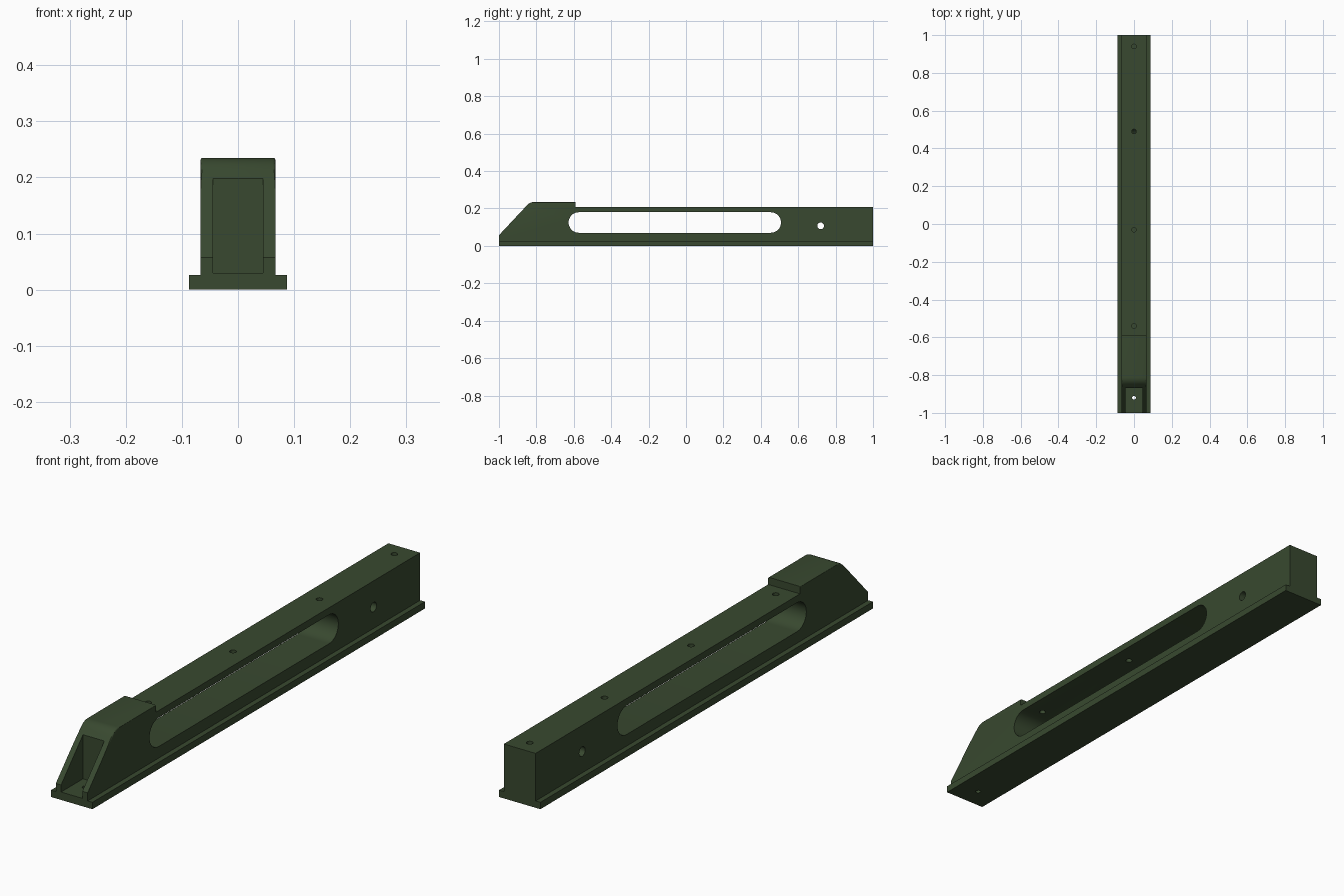
import bpy, bmesh, math
from mathutils import Matrix

if "Cube" in bpy.data.objects:
    bpy.data.objects.remove(bpy.data.objects["Cube"])

green = bpy.data.materials.new("dark_olive_green")
green.diffuse_color = (0.040, 0.066, 0.029, 1)
green.use_nodes = True
green.node_tree.nodes["Principled BSDF"].inputs["Base Color"].default_value = green.diffuse_color


def make_object(name, bm):
    bmesh.ops.recalc_face_normals(bm, faces=bm.faces)
    mesh = bpy.data.meshes.new(name)
    bm.to_mesh(mesh)
    bm.free()
    mesh.materials.append(green)
    obj = bpy.data.objects.new(name, mesh)
    bpy.context.collection.objects.link(obj)
    return obj


def side_profile(points, half_width):
    """Extrude a (y, z) outline across x."""
    bm = bmesh.new()
    face = bm.faces.new([bm.verts.new((-half_width, y, z)) for y, z in points])
    ext = bmesh.ops.extrude_face_region(bm, geom=[face])["geom"]
    verts = [v for v in ext if isinstance(v, bmesh.types.BMVert)]
    bmesh.ops.translate(bm, verts=verts, vec=(2 * half_width, 0, 0))
    return bm


def box(name, half_width, y0, y1, z0, z1):
    return make_object(name, side_profile([(y0, z0), (y1, z0), (y1, z1), (y0, z1)], half_width))


def drill(name, y, z0, z1, radius):
    bm = bmesh.new()
    bmesh.ops.create_cone(bm, cap_ends=True, segments=24, radius1=radius, radius2=radius,
                          depth=z1 - z0, matrix=Matrix.Translation((0, y, (z0 + z1) / 2)))
    return make_object(name, bm)


def arc(cy, cz, r, a0, a1, n):
    return [(cy + r * math.cos(math.radians(a0 + (a1 - a0) * i / n)),
             cz + r * math.sin(math.radians(a0 + (a1 - a0) * i / n))) for i in range(n + 1)]


def combine(target, tool, operation):
    mod = target.modifiers.new(tool.name, 'BOOLEAN')
    mod.operation, mod.solver, mod.object = operation, 'EXACT', tool
    bpy.context.view_layer.objects.active = target
    bpy.ops.object.modifier_apply(modifier=mod.name)
    bpy.data.objects.remove(tool)


# Main rail with a sloped, raised nose; the brow is a rounded corner
TOP, NOSE_TOP, HALF = 0.207, 0.235, 0.067
slope = 46.9
radius = 0.05
brow_y = -1 + (NOSE_TOP - 0.057) / math.tan(math.radians(slope))
centre_y = brow_y + radius * math.tan(math.radians(slope / 2))
outline = [(-1, 0), (1, 0), (1, TOP), (-0.59, TOP), (-0.59, NOSE_TOP)]
outline += arc(centre_y, NOSE_TOP - radius, radius, 90, 90 + slope, 8)
outline += [(-1, 0.057)]
bm = side_profile(outline, HALF)

# Soften the side edges of the raised nose
edges = [e for e in bm.edges
         if all(v.co.z > 0.21 and abs(v.co.x) > 0.06 for v in e.verts)
         and abs(e.verts[0].co.x - e.verts[1].co.x) < 0.01
         and abs(e.verts[0].co.y - e.verts[1].co.y) > 0.001]
bmesh.ops.bevel(bm, geom=edges, offset=0.005, segments=3, profile=0.5, affect='EDGES')
rail = make_object("rail", bm)

# Wide foot flange along the bottom
combine(rail, box("foot_flange", 0.087, -1, 1, 0, 0.026), 'UNION')

# Long rounded slot through the sides
slot = arc(0.453, 0.125, 0.055, -90, 90, 16) + arc(-0.573, 0.125, 0.055, 90, 270, 16)
combine(rail, make_object("slot_cutter", side_profile(slot, 0.2)), 'DIFFERENCE')

# Round cross hole near the back
cross = arc(0.72, 0.107, 0.018, 0, 345, 23)
combine(rail, make_object("cross_hole_cutter", side_profile(cross, 0.2)), 'DIFFERENCE')

# Open pocket in the nose, with a screw hole through its floor
combine(rail, box("nose_pocket_cutter", 0.045, -1.1, -0.868, 0.03, 0.4), 'DIFFERENCE')
combine(rail, drill("floor_hole_cutter", -0.92, -0.1, 0.1, 0.010), 'DIFFERENCE')

# Screw holes along the top
for y in (-0.54, -0.03, 0.49, 0.94):
    combine(rail, drill("top_hole_cutter", y, 0.145, 0.3, 0.012), 'DIFFERENCE')

bpy.ops.object.select_all(action='DESELECT')
rail.select_set(True)
bpy.context.view_layer.objects.active = rail
bpy.ops.object.shade_smooth_by_angle(angle=math.radians(30))
